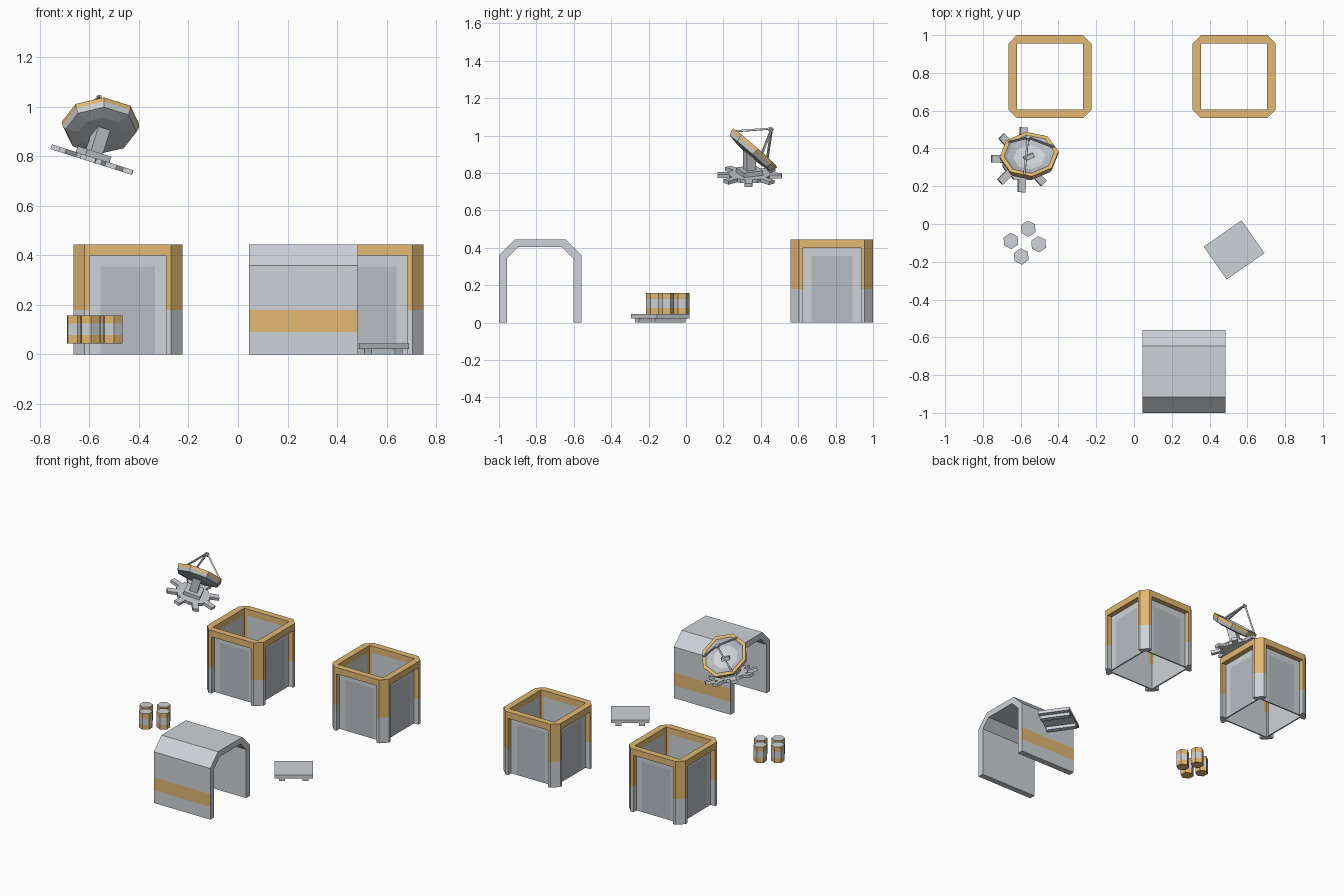
import bpy, bmesh
from math import radians, sin, cos, pi
from mathutils import Matrix, Vector

if "Cube" in bpy.data.objects:
    bpy.data.objects.remove(bpy.data.objects["Cube"])

orange = bpy.data.materials.new("orange")
orange.diffuse_color = (0.76, 0.48, 0.17, 1)
orange.use_nodes = True
orange.node_tree.nodes["Principled BSDF"].inputs["Base Color"].default_value = orange.diffuse_color
grey = bpy.data.materials.new("grey")
grey.diffuse_color = (0.62, 0.65, 0.68, 1)
grey.use_nodes = True
grey.node_tree.nodes["Principled BSDF"].inputs["Base Color"].default_value = grey.diffuse_color
shade = bpy.data.materials.new("shaded_grey")
shade.diffuse_color = (0.48, 0.51, 0.55, 1)
shade.use_nodes = True
shade.node_tree.nodes["Principled BSDF"].inputs["Base Color"].default_value = shade.diffuse_color
I = Matrix.Identity(4)


def finish(bm, name, m=I):
    bmesh.ops.recalc_face_normals(bm, faces=bm.faces)
    me = bpy.data.meshes.new(name)
    bm.to_mesh(me)
    bm.free()
    for mat in (grey, orange, shade):
        me.materials.append(mat)
    ob = bpy.data.objects.new(name, me)
    ob.matrix_world = m
    bpy.context.collection.objects.link(ob)
    return ob


def prism(bm, poly, zs, mats, m=I):
    """Stack a polygon through several heights, one material per layer."""
    rings = [[bm.verts.new(m @ Vector((x, y, z))) for x, y in poly] for z in zs]
    n = len(poly)
    for a, b, mi in zip(rings, rings[1:], mats):
        for i in range(n):
            j = (i + 1) % n
            bm.faces.new((a[i], a[j], b[j], b[i])).material_index = mi
    bm.faces.new(rings[0][::-1]).material_index = mats[0]
    top = bm.faces.new(rings[-1])
    top.material_index = mats[-1]
    return top


def rect(x0, x1, y0, y1):
    return [(x0, y0), (x1, y0), (x1, y1), (x0, y1)]


def ngon(n, r, a=0.0):
    return [(r * cos(a + 2 * pi * i / n), r * sin(a + 2 * pi * i / n)) for i in range(n)]


def turn(deg, axis='Z'):
    return Matrix.Rotation(radians(deg), 4, axis)


# Open-topped square pods: corner posts, top beams, recessed wall panels
post = [(.155, .175), (.175, .175), (.175, .155), (.22, .155), (.22, .175), (.175, .22), (.155, .22)]
for label, cx in (("left", -.445), ("right", .53)):
    place = Matrix.Translation((cx, .78, 0))
    frame, walls = bmesh.new(), bmesh.new()
    for k in range(4):
        r = turn(90 * k)
        prism(frame, post, (0, .18, .445), (0, 1), r)
        prism(frame, rect(.175, .22, -.155, .155), (.4, .445), (1,), r)
        prism(walls, rect(.1755, .185, -.155, .155), (0, .4), (0,), r)
        # darker centre of each wall
        vs = [walls.verts.new(r @ Vector((.1855, y, z)))
              for y, z in rect(-.11, .11, .001, .355)]
        walls.faces.new(vs).material_index = 2
    finish(frame, label + "_pod_frame", place)
    finish(walls, label + "_pod_walls", place)

# Tunnel arch with a stripe along both sides
outer = [(-.22, 0), (-.22, .09), (-.22, .18), (-.22, .36), (-.135, .445)]
inner = [(-.178, 0), (-.178, .09), (-.178, .18), (-.178, .342), (-.118, .403)]
outer += [(-y, z) for y, z in reversed(outer)]
inner += [(-y, z) for y, z in reversed(inner)]
bm = bmesh.new()
grid = [[[bm.verts.new((x, y, z)) for y, z in prof] for prof in (outer, inner)] for x in (-.22, .22)]
(o0, i0), (o1, i1) = grid
for k in range(len(outer) - 1):
    f = bm.faces.new((o0[k], o0[k + 1], o1[k + 1], o1[k]))
    f.material_index = 1 if k in (1, 7) else 0
    bm.faces.new((i0[k], i1[k], i1[k + 1], i0[k + 1]))
    for o, i in grid:
        bm.faces.new((o[k], i[k], i[k + 1], o[k + 1]))
for k in (0, -1):
    bm.faces.new((o0[k], o1[k], i1[k], i0[k]))
finish(bm, "tunnel_arch", Matrix.Translation((.265, -.78, 0)))

# Low pallet on two rails
bm = bmesh.new()
prism(bm, rect(-.122, .122, -.106, .106), (.022, .045), (0,))
for s in (-1, 1):
    prism(bm, rect(s * .075 - .018, s * .075 + .018, -.1, .1), (0, .022), (0,))
finish(bm, "pallet", Matrix.Translation((.53, -.137, 0)) @ turn(35))

# Hexagonal barrels
for n, (x, y) in enumerate(((-.56, -.025), (-.652, -.09), (-.505, -.107), (-.597, -.172))):
    bm = bmesh.new()
    top = prism(bm, ngon(6, .043, radians(35)), (.045, .078, .125, .157), (1, 0, 1))
    bmesh.ops.inset_region(bm, faces=[top], thickness=.008)
    top.material_index = 0
    finish(bm, f"barrel_{n + 1}", Matrix.Translation((x, y, 0)))

# Dish base: tilted plate with prongs, block and pole
base = Matrix.Translation((-.59, .34, .787)) @ turn(17.6, 'Y')
bm = bmesh.new()
prism(bm, ngon(8, .115, radians(20.5)), (-.01, .01), (0,))
for k in range(8):
    prism(bm, rect(.09, .172, -.02, .02), (-.01, .01), (0,), turn(45 * k - 2))
finish(bm, "dish_base", base)
bm = bmesh.new()
prism(bm, rect(-.055, .055, -.055, .055), (.01, .035), (0,), turn(22))
prism(bm, rect(-.027, .027, -.027, .027), (.035, .135), (0,), turn(22))
finish(bm, "dish_pole", base)

# Eight-sided dish, turned from a profile of radius, height, material
dish = base @ Matrix.Translation((-.012, .03, .152)) @ turn(22) @ turn(-45, 'X')
profile = [(.09, -.05, 0), (.145, -.042, 0), (.155, -.02, 1), (.157, 0, 1),
           (.134, 0, 0), (.122, -.012, 2), (.085, -.026, 0), (.05, -.032, 0)]
bm = bmesh.new()
rings = [[bm.verts.new((x, y, z)) for x, y in ngon(8, r, pi / 8)] for r, z, _ in profile]
for a, b, p in zip(rings, rings[1:], profile):
    for i in range(8):
        j = (i + 1) % 8
        bm.faces.new((a[i], a[j], b[j], b[i])).material_index = p[2]
bm.faces.new(rings[0][::-1])
bm.faces.new(rings[-1])
finish(bm, "dish_bowl", dish)

# Feed: three struts meeting at a small receiver
bm = bmesh.new()
apex = Vector((0, 0, .135))
for a in (112, 232, 352):
    foot = Vector((.14 * cos(radians(a)), .14 * sin(radians(a)), -.003))
    d = apex - foot
    m = Matrix.Translation(foot) @ d.to_track_quat('Z', 'Y').to_matrix().to_4x4()
    prism(bm, rect(-.005, .005, -.005, .005), (0, d.length), (0,), m)
prism(bm, ngon(6, .012), (.115, .14), (0,))
finish(bm, "dish_feed", dish)
